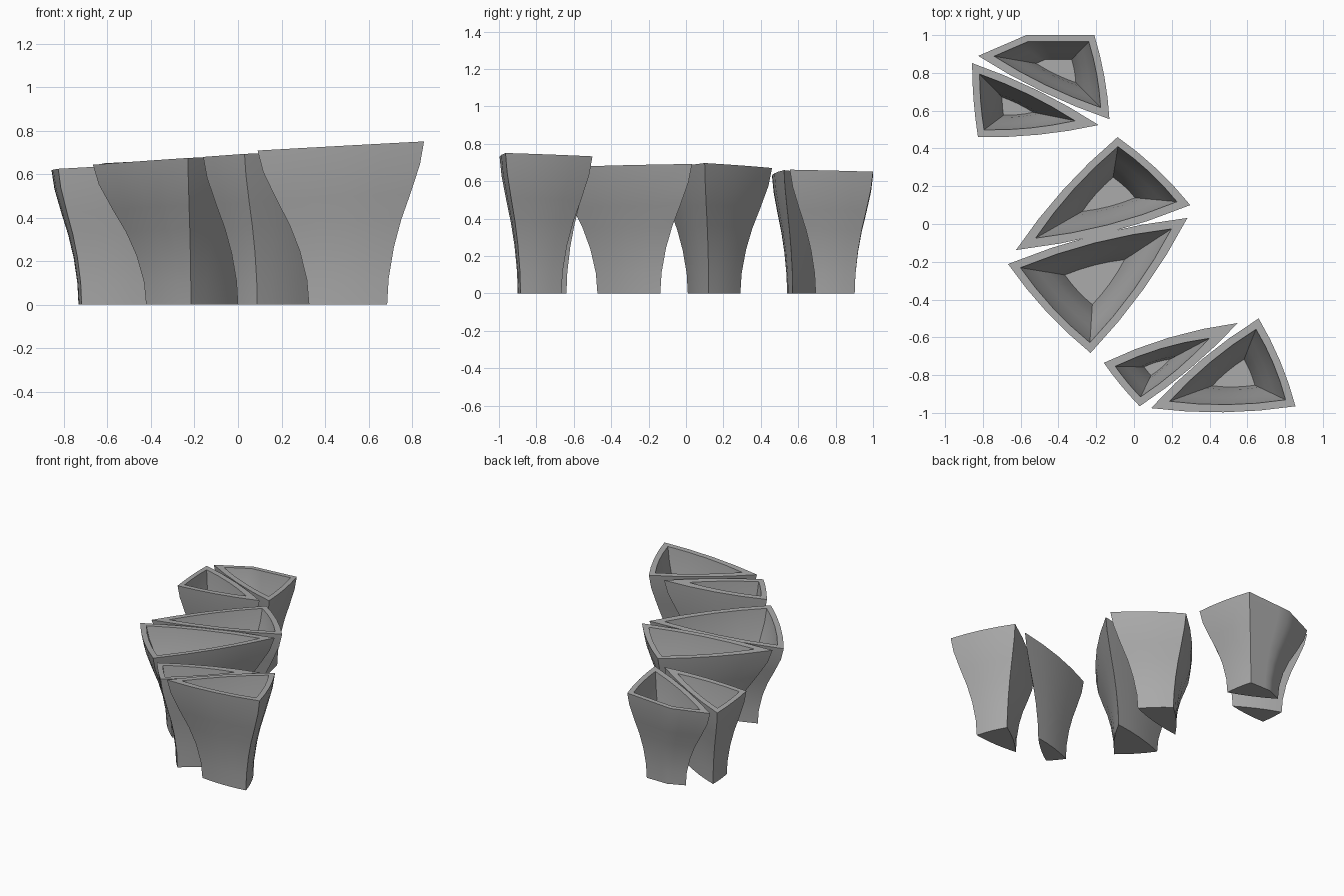
import bpy
import bmesh
import math
from mathutils import Vector

old = bpy.data.objects.get("Cube")
if old:
    bpy.data.objects.remove(old, do_unlink=True)

grey = bpy.data.materials.new("stone_grey")
grey.use_nodes = True
grey.diffuse_color = (0.4, 0.4, 0.4, 1)
grey.node_tree.nodes["Principled BSDF"].inputs["Base Color"].default_value = (0.4, 0.4, 0.4, 1)

BASE_SCALE = 0.47     # size of the foot relative to the rim
WALL = 0.035          # wall thickness
SEGMENTS = 4          # divisions per bowed side
# flare of the wall: (share of height, share of flare)
PROFILE = [(0, 0), (.16, .04), (.35, .18), (.52, .38), (.68, .63), (.86, .89), (1, 1)]
FLOOR = 0.16


def flare(u):
    """Scale of the outline at a share of the height."""
    for (u0, f0), (u1, f1) in zip(PROFILE, PROFILE[1:]):
        if u <= u1:
            return BASE_SCALE + (1 - BASE_SCALE) * (f0 + (f1 - f0) * (u - u0) / (u1 - u0))
    return 1.0


def inset(corners, d):
    """Move every side of a counter-clockwise outline inward by d."""
    result = []
    for i, p in enumerate(corners):
        a = (p - corners[i - 1]).normalized()
        b = (corners[(i + 1) % len(corners)] - p).normalized()
        na, nb = Vector((-a.y, a.x)), Vector((-b.y, b.x))
        result.append(p + (na + nb) * d / (1 + na.dot(nb)))
    return result


def bowed(corners, bows):
    """Outline with gently outward-curved sides."""
    points = []
    for i, p in enumerate(corners):
        q = corners[(i + 1) % len(corners)]
        side = q - p
        out = Vector((side.y, -side.x)) * bows[i]
        for k in range(SEGMENTS):
            t = k / SEGMENTS
            points.append(p + side * t + out * 4 * t * (1 - t))
    return points


def make_pot(name, corners, bows, lift=0.0, kink=None):
    corners = [Vector(c) for c in corners]
    core = [c for i, c in enumerate(corners) if i != kink]
    centre = sum(core, Vector((0, 0))) / len(core)
    bm = bmesh.new()

    def ring(u, wall):
        s = flare(u)
        outline = [centre + (c - centre) * s for c in corners]
        if wall:
            outline = inset(outline, wall)
        verts = []
        for p in bowed(outline, bows):
            top = centre + (p - centre) / s
            height = 0.677 + 0.055 * top.x - 0.015 * top.y + lift   # sloping rim
            verts.append(bm.verts.new((p.x, p.y, u * height)))
        return verts

    levels = [u for u, f in PROFILE]
    rings = [ring(u, 0) for u in levels]
    rings += [ring(u, WALL) for u in reversed(levels) if u >= FLOOR]
    for lower, upper in zip(rings, rings[1:]):
        n = len(lower)
        for i in range(n):
            j = (i + 1) % n
            bm.faces.new((lower[i], lower[j], upper[j], upper[i]))
    bm.faces.new(rings[0][::-1])
    bm.faces.new(rings[-1])

    mesh = bpy.data.meshes.new(name)
    bm.to_mesh(mesh)
    bm.free()
    mesh.materials.append(grey)
    pot = bpy.data.objects.new(name, mesh)
    bpy.context.collection.objects.link(pot)
    bpy.ops.object.select_all(action='DESELECT')
    pot.select_set(True)
    bpy.context.view_layer.objects.active = pot
    bpy.ops.object.shade_smooth_by_angle(angle=math.radians(30))


BOW = (0.035, 0.035, 0.035)

# back pair
make_pot("back_pot", [(-.21, 1), (-.57, 1), (-.825, .89), (-.13, .555)],
         (0, 0, .03, .03), kink=1)
make_pot("back_right_pot", [(-.857, .852), (-.826, .46), (-.187, .524)], (.02, .03, .03))

# middle pair
make_pot("middle_back_pot", [(-.625, -.138), (.298, .10), (-.087, .46)], BOW, lift=.005)
make_pot("middle_front_pot", [(-.667, -.212), (-.23, -.683), (.283, .032)], BOW)

# front pair
make_pot("front_right_pot", [(-.16, -.735), (.03, -.965), (.55, -.524)], (.02, .03, .04))
make_pot("front_left_pot", [(.09, -.975), (.855, -.965), (.66, -.5)], BOW, lift=.012)
